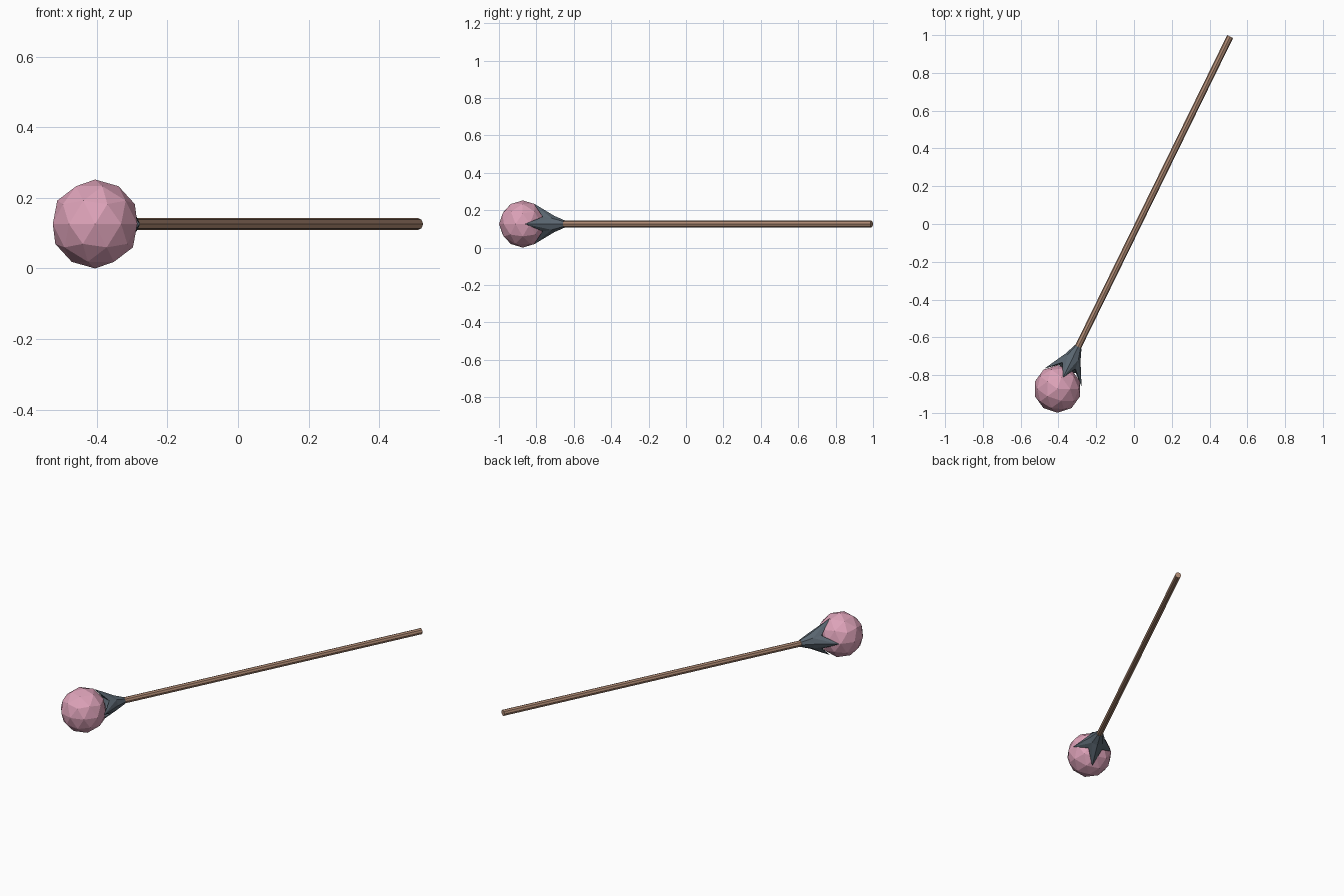
import bpy, bmesh, math
from mathutils import Vector

if "Cube" in bpy.data.objects:
    bpy.data.objects.remove(bpy.data.objects["Cube"])

BALL = Vector((-0.405, -0.873, 0.126))
AXIS = Vector((0.44, 0.898, 0)).normalized()
SIDE = Vector((AXIS.y, -AXIS.x, 0))
UP = Vector((0, 0, 1))


def point(d, r, a):
    """Point at distance d along the shaft, radius r and angle a around it."""
    return BALL + AXIS * d + (SIDE * math.cos(a) + UP * math.sin(a)) * r


def material(name, color):
    m = bpy.data.materials.new(name)
    m.diffuse_color = (*color, 1)
    m.use_nodes = True
    m.node_tree.nodes["Principled BSDF"].inputs["Base Color"].default_value = m.diffuse_color
    return m


# Faceted ball head
bpy.ops.mesh.primitive_ico_sphere_add(subdivisions=2, radius=0.126, location=BALL)
ball = bpy.context.object
ball.name = "ball_head"
ball.data.materials.append(material("pink", (0.72, 0.36, 0.48)))

# Eight-sided wooden shaft
START, END = 0.17, 2.077
bpy.ops.mesh.primitive_cylinder_add(vertices=8, radius=0.0175, depth=END - START,
                                    location=BALL + AXIS * (START + END) / 2)
shaft = bpy.context.object
shaft.name = "shaft"
shaft.rotation_mode = 'QUATERNION'
shaft.rotation_quaternion = AXIS.to_track_quat('Z', 'Y')
shaft.data.materials.append(material("wood", (0.42, 0.25, 0.17)))

# Four-pronged claw gripping the ball
bm = bmesh.new()
angles = [i * math.pi / 4 for i in range(8)]
neck = [bm.verts.new(point(0.248, 0.020, a)) for a in angles]
collar = [bm.verts.new(point(0.187, 0.044, a)) for a in angles]
notch = [bm.verts.new(point(0.138, 0.055, a)) for a in angles[1::2]]
inner = [bm.verts.new(point(0.118, 0.050, a)) for a in angles[0::2]]
tips = [bm.verts.new(point(0.067, 0.109, a)) for a in angles[0::2]]
hub = bm.verts.new(point(0.10, 0, 0))
bm.faces.new(neck)
for i in range(8):
    j = (i + 1) % 8
    bm.faces.new((neck[i], neck[j], collar[j], collar[i]))
for k in range(4):
    ridge = collar[2 * k]
    for shoulder, gap in ((collar[2 * k + 1], notch[k]), (collar[2 * k - 1], notch[k - 1])):
        bm.faces.new((ridge, shoulder, tips[k]))
        bm.faces.new((shoulder, gap, tips[k]))
        bm.faces.new((gap, inner[k], tips[k]))
        bm.faces.new((gap, hub, inner[k]))
bmesh.ops.recalc_face_normals(bm, faces=bm.faces)
mesh = bpy.data.meshes.new("claw")
bm.to_mesh(mesh)
bm.free()
claw = bpy.data.objects.new("claw", mesh)
bpy.context.collection.objects.link(claw)
mesh.materials.append(material("dark_metal", (0.10, 0.13, 0.16)))
